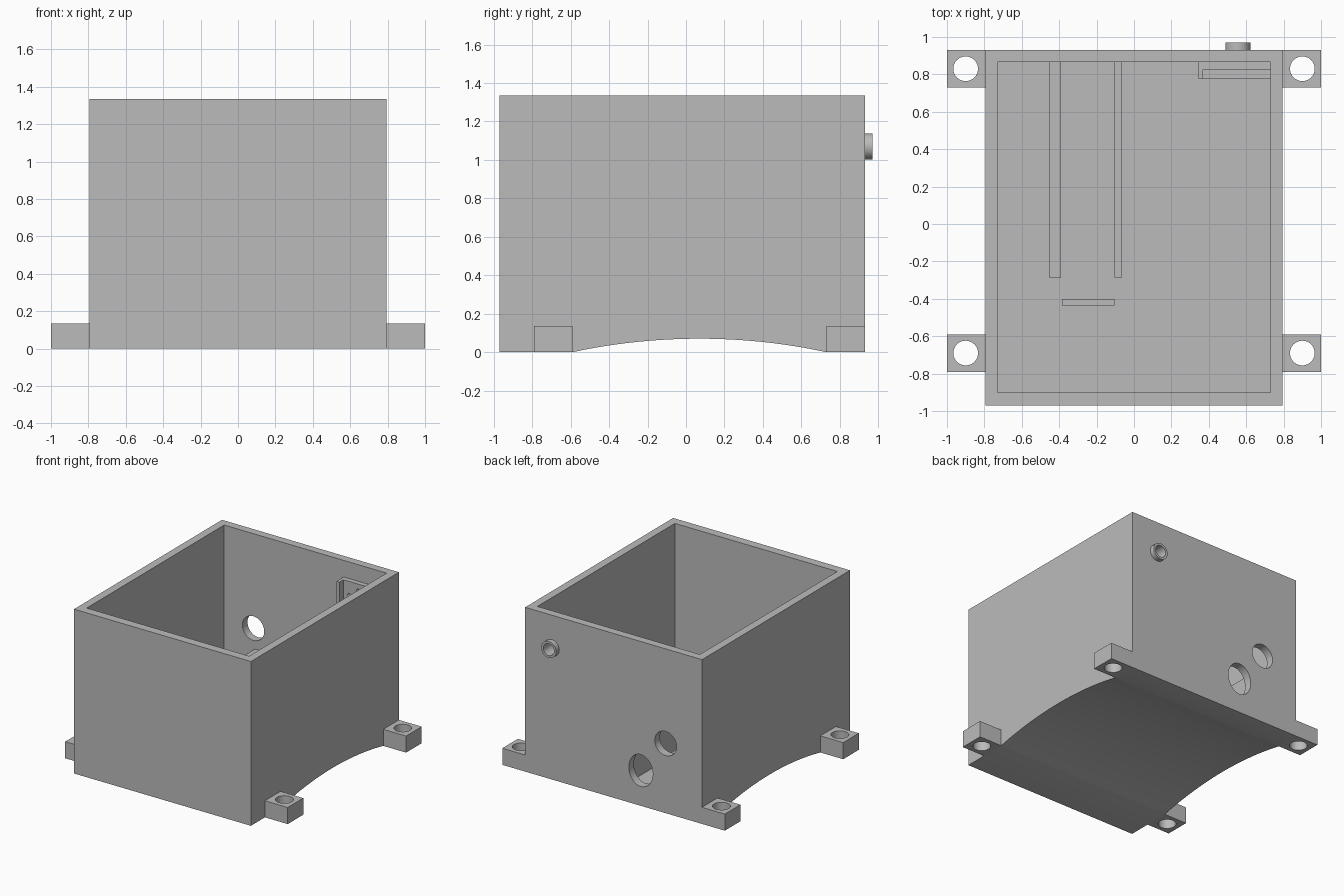
import bpy
import math

cube = bpy.data.objects.get("Cube")
if cube:
    bpy.data.objects.remove(cube, do_unlink=True)

grey = bpy.data.materials.new("plain grey")
grey.use_nodes = True
GREY = (0.5, 0.5, 0.5, 1)
grey.diffuse_color = GREY
grey.node_tree.nodes["Principled BSDF"].inputs["Base Color"].default_value = GREY


def finish(obj, name):
    obj.name = name
    bpy.ops.object.transform_apply(location=True, rotation=True, scale=True)
    obj.data.materials.clear()
    obj.data.materials.append(grey)
    return obj


def box(name, x, y, z):
    """Box from (low, high) pairs on each axis."""
    bpy.ops.mesh.primitive_cube_add(size=1, location=[sum(p) / 2 for p in (x, y, z)])
    obj = bpy.context.object
    obj.scale = [p[1] - p[0] for p in (x, y, z)]
    return finish(obj, name)


def rod(name, radius, depth, center, axis="Z", stretch=1, sides=48):
    """Cylinder along an axis; stretch makes a tall oval on a Y rod."""
    turn = {"X": (0, math.pi / 2, 0), "Y": (math.pi / 2, 0, 0), "Z": (0, 0, 0)}[axis]
    bpy.ops.mesh.primitive_cylinder_add(
        vertices=sides, radius=radius, depth=depth, location=center, rotation=turn)
    obj = bpy.context.object
    obj.scale = (1, stretch, 1)
    return finish(obj, name)


def cut(obj, *cutters):
    bpy.context.view_layer.objects.active = obj
    for cutter in cutters:
        mod = obj.modifiers.new("cut", "BOOLEAN")
        mod.operation = "DIFFERENCE"
        mod.solver = "EXACT"
        mod.object = cutter
        bpy.ops.object.modifier_apply(modifier=mod.name)


def discard(*cutters):
    for cutter in cutters:
        bpy.data.objects.remove(cutter, do_unlink=True)


def smooth(obj):
    bpy.ops.object.select_all(action="DESELECT")
    obj.select_set(True)
    bpy.context.view_layer.objects.active = obj
    bpy.ops.object.shade_smooth_by_angle(angle=math.radians(30))


WIDTH, FRONT, BACK, HEIGHT = 0.795, -0.97, 0.93, 1.335
INNER, INNER_BACK, FLOOR = 0.73, 0.865, 0.135

# Open box with a curved underside and two holes in the back wall
housing = box("housing", (-WIDTH, WIDTH), (FRONT, BACK), (0, HEIGHT))
cavity = box("cavity_cutter", (-INNER, INNER), (-0.9, INNER_BACK), (FLOOR, 2))
half_chord, rise = 0.66, 0.07
radius = (half_chord ** 2 + rise ** 2) / (2 * rise)
arch = rod("arch_cutter", radius, 3, (0, 0.07, rise - radius), "X", sides=360)
oval_hole = rod("oval_hole_cutter", 0.108, 0.4, (-0.245, 0.9, 0.287), "Y", 1.2)
round_hole = rod("round_hole_cutter", 0.098, 0.4, (-0.468, 0.9, 0.566), "Y")
bore = rod("bore_cutter", 0.048, 0.6, (0.555, 0.9, 1.07), "Y")
cut(housing, cavity, arch, oval_hole, round_hole, bore)
smooth(housing)

# Tubular stub on the back wall
stub = rod("cable_stub", 0.067, 0.04, (0.555, 0.95, 1.07), "Y")
cut(stub, bore)
smooth(stub)

# Inner holder: back plate, side lip and bottom ledge in the corner
holder = box("board_holder", (0.345, INNER), (0.775, INNER_BACK), (0.92, 1.2))
pocket = box("pocket_cutter", (0.37, 0.8), (0.7, 0.825), (0.945, 1.4))
pins = [rod("pin_hole_cutter", 0.013, 0.06, (x, 0.825, z), "Y", sides=16)
        for x, z in ((0.42, 1.09), (0.5, 1.147))]
cut(holder, pocket, bore, *pins)
smooth(holder)
discard(cavity, arch, oval_hole, round_hole, bore, pocket, *pins)

# Floor rails and end stop
RAIL_Z = (FLOOR - 0.01, 0.4)
box("outer_rail", (-0.455, -0.39), (-0.285, INNER_BACK), RAIL_Z)
box("inner_rail", (-0.105, -0.065), (-0.285, INNER_BACK), RAIL_Z)
box("end_stop", (-0.385, -0.105), (-0.435, -0.4), RAIL_Z)

# Four mounting tabs with screw holes
for side, sign in (("left", 1), ("right", -1)):
    for end, low, high in (("front", -0.79, -0.59), ("back", 0.73, BACK)):
        tab = box(f"{end}_{side}_tab", sorted((sign * WIDTH, sign)), (low, high), (0, FLOOR))
        screw = rod("screw_cutter", 0.066, 1, (sign * 0.9, (low + high) / 2, 0))
        cut(tab, screw)
        discard(screw)
        smooth(tab)
